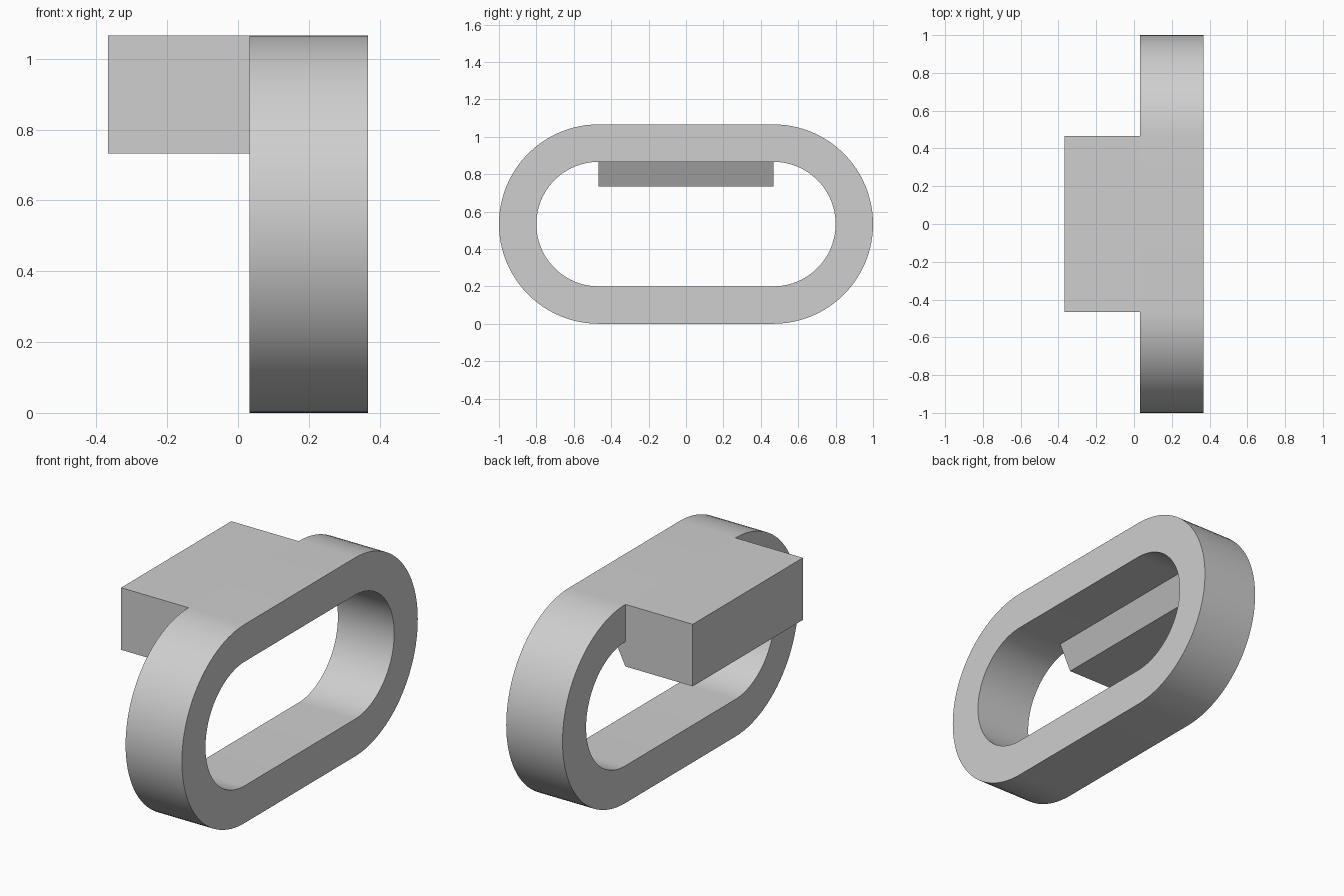
import bpy, bmesh, math

cube = bpy.data.objects.get("Cube")
if cube:
    bpy.data.objects.remove(cube, do_unlink=True)

R_OUT, R_IN, HALF = 0.533, 0.333, 0.467   # loop radii, half length of straight runs
X_MIN, X_MID, X_MAX = -0.367, 0.033, 0.367
SEGMENTS = 48                             # per half circle

grey = bpy.data.materials.new("light grey")
grey.use_nodes = True
colour = (0.62, 0.62, 0.62, 1)
grey.diffuse_color = colour
grey.node_tree.nodes["Principled BSDF"].inputs["Base Color"].default_value = colour


def make_object(name, bm):
    bmesh.ops.recalc_face_normals(bm, faces=bm.faces)
    mesh = bpy.data.meshes.new(name)
    bm.to_mesh(mesh)
    bm.free()
    mesh.materials.append(grey)
    obj = bpy.data.objects.new(name, mesh)
    bpy.context.collection.objects.link(obj)
    return obj


def stadium(radius):
    """Rounded-end outline in the y-z plane."""
    points = []
    for side in (1, -1):
        for i in range(SEGMENTS + 1):
            a = math.pi * i / SEGMENTS - math.pi / 2
            points.append((side * (HALF + radius * math.cos(a)),
                           R_OUT + side * radius * math.sin(a)))
    return points


# Oval loop: four matching outlines bridged into a band
bm = bmesh.new()
rings = [[bm.verts.new((x, y, z)) for y, z in stadium(r)]
         for x, r in ((X_MIN + 0.4, R_OUT), (X_MAX, R_OUT), (X_MAX, R_IN), (X_MID, R_IN))]
for ring, following in zip(rings, rings[1:] + rings[:1]):
    for i in range(len(ring)):
        j = (i + 1) % len(ring)
        bm.faces.new((ring[i], ring[j], following[j], following[i]))
loop = make_object("oval_loop", bm)
bpy.ops.object.select_all(action="DESELECT")
loop.select_set(True)
bpy.context.view_layer.objects.active = loop
bpy.ops.object.shade_smooth_by_angle(angle=math.radians(30))

# Side block: profile in x-z, sloping up under the loop's top run
top, bottom, under = 2 * R_OUT, 0.733, R_OUT + R_IN
profile = [(X_MIN, bottom), (X_MID, bottom), (X_MID + 0.067, under),
           (X_MID, under), (X_MID, top), (X_MIN, top)]
bm = bmesh.new()
face = bm.faces.new([bm.verts.new((x, -HALF, z)) for x, z in profile])
extruded = bmesh.ops.extrude_face_region(bm, geom=[face])
bmesh.ops.translate(bm, vec=(0, 2 * HALF, 0),
                    verts=[v for v in extruded["geom"] if isinstance(v, bmesh.types.BMVert)])
make_object("side_block", bm)
